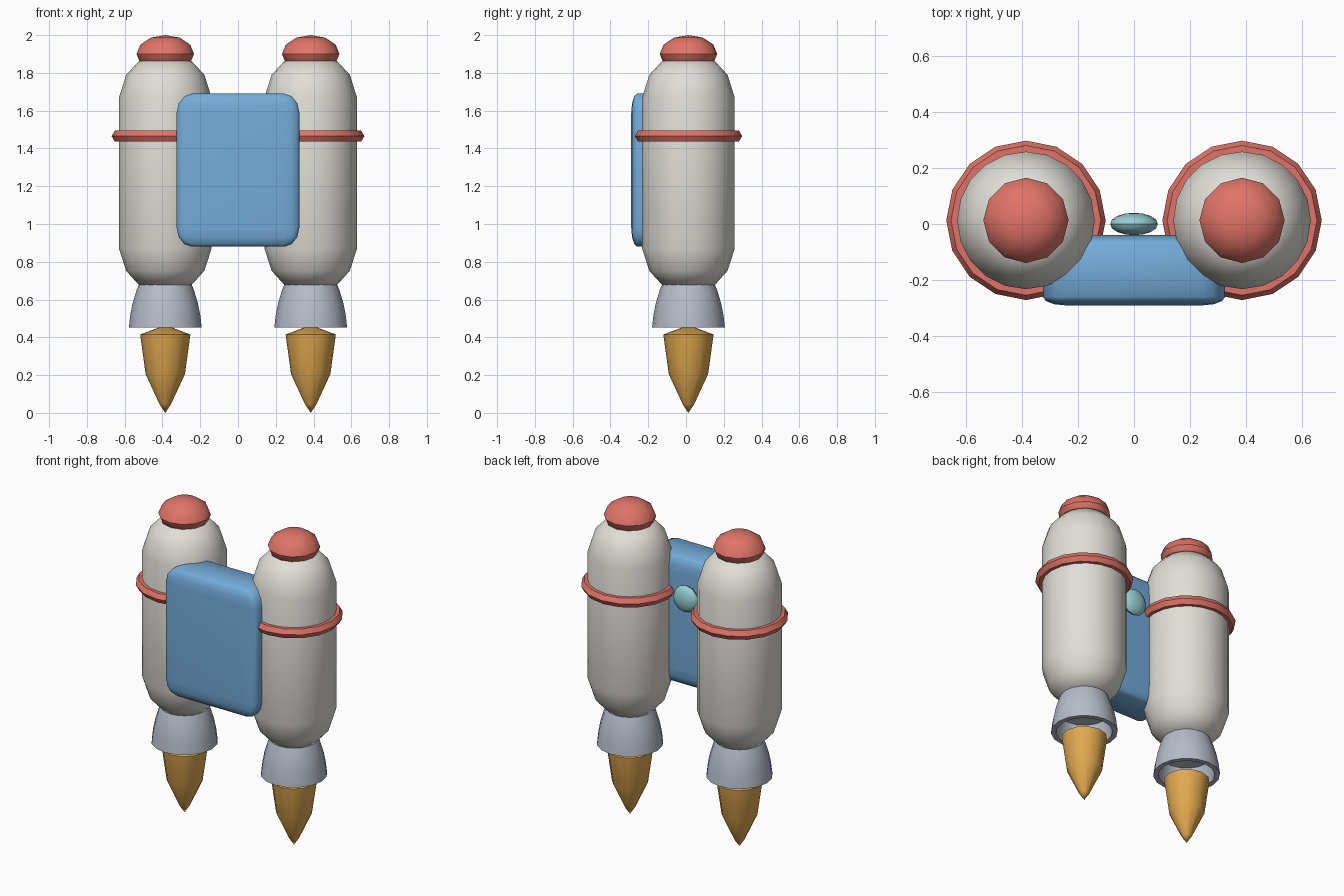
import bpy, bmesh, math
from mathutils import Matrix

if "Cube" in bpy.data.objects:
    bpy.data.objects.remove(bpy.data.objects["Cube"])

CY = 0.013   # depth of the tank axes
CX = 0.385   # sideways offset of the tank axes


def material(name, srgb):
    m = bpy.data.materials.new(name)
    m.diffuse_color = [(c / 255 / 12.92 if c < 10 else ((c / 255 + 0.055) / 1.055) ** 2.4)
                       for c in srgb] + [1]
    m.use_nodes = True
    m.node_tree.nodes["Principled BSDF"].inputs["Base Color"].default_value = m.diffuse_color
    return m


WHITE = material("warm_white", (224, 222, 215))
RED = material("coral_red", (224, 116, 104))
GREY = material("steel_grey", (182, 188, 200))
GOLD = material("flame_gold", (226, 170, 80))
BLUE = material("sky_blue", (116, 172, 218))
TEAL = material("pale_teal", (150, 205, 212))


def finish(bm, name, mat, angle=40):
    bmesh.ops.recalc_face_normals(bm, faces=bm.faces)
    me = bpy.data.meshes.new(name)
    bm.to_mesh(me)
    bm.free()
    ob = bpy.data.objects.new(name, me)
    bpy.context.collection.objects.link(ob)
    me.materials.append(mat)
    bpy.context.view_layer.objects.active = ob
    ob.select_set(True)
    bpy.ops.object.shade_smooth_by_angle(angle=math.radians(angle))
    ob.select_set(False)
    return ob


def lathe(name, profile, x, sides, mat, closed=False, angle=40):
    """Revolve (radius, height) points about a vertical axis."""
    bm = bmesh.new()
    pts = [bm.verts.new((r, 0, z)) for r, z in profile]
    pairs = list(zip(pts, pts[1:] + pts[:1])) if closed else list(zip(pts, pts[1:]))
    edges = [bm.edges.new(p) for p in pairs]
    bmesh.ops.spin(bm, geom=pts + edges, axis=(0, 0, 1), cent=(0, 0, 0),
                   angle=math.tau, steps=sides, use_merge=True)
    bmesh.ops.remove_doubles(bm, verts=bm.verts, dist=1e-4)
    bmesh.ops.translate(bm, verts=bm.verts, vec=(x, CY, 0))
    return finish(bm, name, mat, angle)


def ellipsoid(name, loc, size, sides, rings, mat, turn=Matrix()):
    bm = bmesh.new()
    bmesh.ops.create_uvsphere(bm, u_segments=sides, v_segments=rings, radius=1)
    bmesh.ops.transform(bm, verts=bm.verts,
                        matrix=Matrix.Translation(loc) @ Matrix.Diagonal((*size, 1)) @ turn)
    return finish(bm, name, mat)


tank = [(0, 0.672), (0.14, 0.678), (0.207, 0.752), (0.245, 0.87),
        (0.245, 1.67), (0.207, 1.79), (0.14, 1.862), (0, 1.868)]
nozzle = [(0.135, 0.69), (0.152, 0.65), (0.173, 0.58), (0.185, 0.52), (0.193, 0.452),
          (0.163, 0.452), (0.158, 0.51), (0.145, 0.58), (0, 0.60)]
flame = [(0, 0.465), (0.133, 0.415), (0.104, 0.205), (0.03, 0.045), (0, 0.0)]
ring = [(0.25 + 0.034 * math.cos(i * math.tau / 6), 1.465 + 0.034 * math.sin(i * math.tau / 6))
        for i in range(6)]

# Twin boosters
for side, x in (("left", -CX), ("right", CX)):
    lathe(side + "_tank", tank, x, 20, WHITE, angle=60)
    lathe(side + "_nozzle", nozzle, x, 16, GREY)
    lathe(side + "_flame", flame, x, 12, GOLD)
    lathe(side + "_band", ring, x, 16, RED, closed=True, angle=35)
    ellipsoid(side + "_cap", (x, CY, 1.9), (0.152, 0.152, 0.1), 12, 6, RED)

# Rounded pack between the boosters
bm = bmesh.new()
bmesh.ops.create_cube(bm, size=1)
bmesh.ops.bevel(bm, geom=bm.edges[:], offset=0.125, segments=3, profile=0.5, affect='EDGES')
bmesh.ops.transform(bm, verts=bm.verts, matrix=Matrix.Translation((0, -0.165, 1.285))
                    @ Matrix.Diagonal((0.65, 0.25, 0.81, 1)))
finish(bm, "pack_body", BLUE, 60)

# Round button on the back of the pack
ellipsoid("back_button", (0, 0, 1.465), (0.085, 0.04, 0.085), 12, 8, TEAL,
          Matrix.Rotation(math.pi / 2, 4, 'X'))
